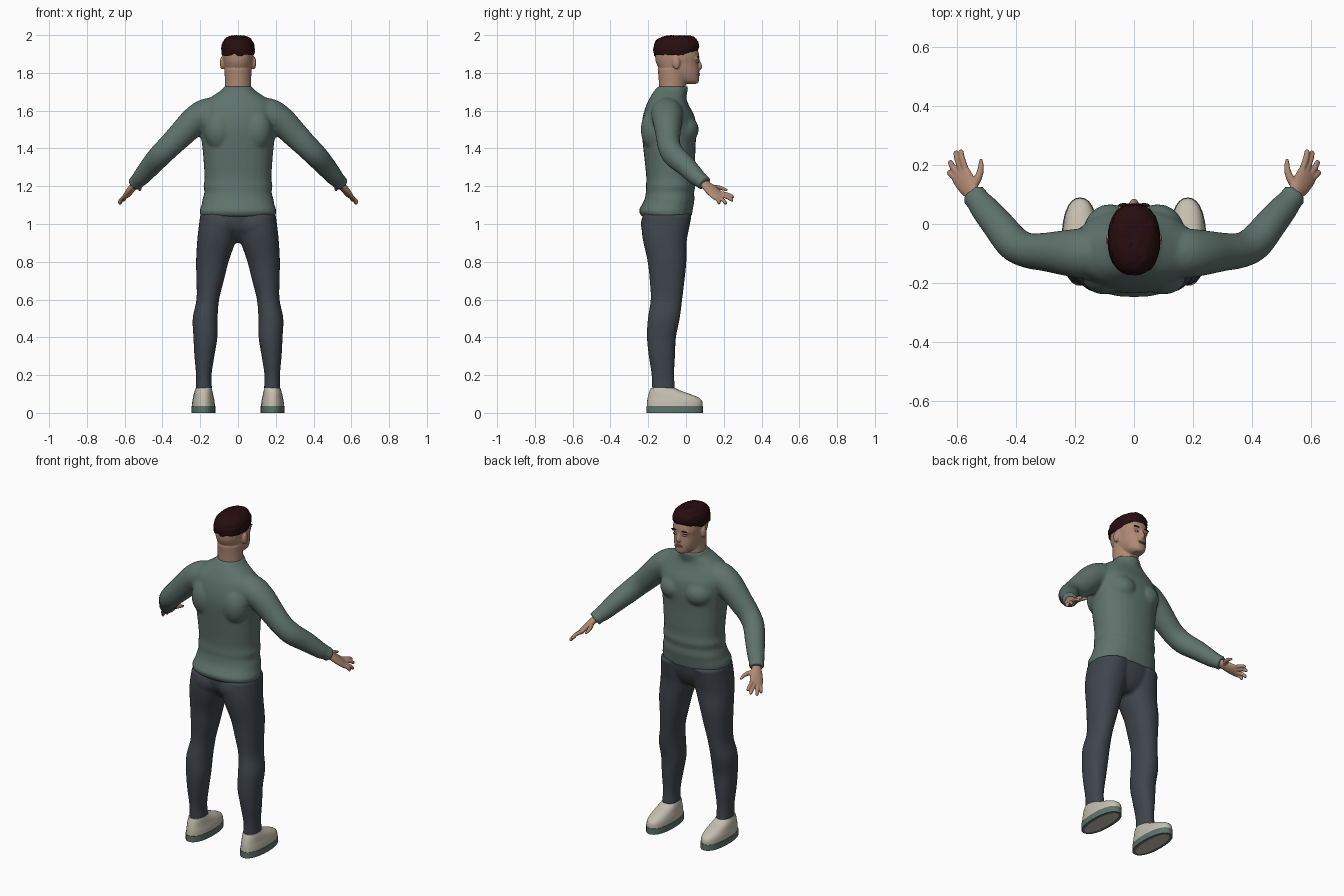
import bpy, bmesh, math, random
from mathutils import Vector, Matrix

random.seed(3)
if "Cube" in bpy.data.objects:
    bpy.data.objects.remove(bpy.data.objects["Cube"])
SIDES = (-1, 1)
X, Z = Vector((1, 0, 0)), Vector((0, 0, 1))


def material(name, *rgb):
    m = bpy.data.materials.new(name)
    m.use_nodes = True
    m.diffuse_color = (*rgb, 1)
    m.node_tree.nodes["Principled BSDF"].inputs["Base Color"].default_value = (*rgb, 1)
    return m


GREEN = material("sweater green", 0.115, 0.17, 0.15)
DARK = material("trouser slate", 0.05, 0.06, 0.073)
SKIN = material("skin", 0.43, 0.25, 0.175)
HAIR = material("hair maroon", 0.02, 0.004, 0.005)
CREAM = material("shoe cream", 0.56, 0.52, 0.44)
LIP = material("lip", 0.33, 0.15, 0.12)
WHITE = material("eye white", 0.55, 0.52, 0.48)


def spline(rows, k=4):
    """Catmull-Rom interpolation of rows of numbers."""
    out = []
    for i in range(len(rows) - 1):
        a, b, c, d = (rows[max(0, min(len(rows) - 1, j))] for j in range(i - 1, i + 3))
        for s in range(k):
            t = s / k
            out.append([q + 0.5 * t * (r - p + t * (2*p - 5*q + 4*r - e + t * (3*(q - r) + e - p)))
                        for p, q, r, e in zip(a, b, c, d)])
    return out + [list(rows[-1])]


def loft(bm, rings, power=2.0, n=28):
    """Skin rings of (centre, side axis, other axis) with superellipse outlines."""
    loops = []
    for c, u, v in rings:
        loop = []
        for i in range(n):
            a = 2 * math.pi * i / n
            ca, sa = math.cos(a), math.sin(a)
            f = (abs(ca) ** power + abs(sa) ** power) ** (-1 / power)
            loop.append(bm.verts.new(c + u * ca * f + v * sa * f))
        loops.append(loop)
    for p, q in zip(loops, loops[1:]):
        for i in range(n):
            j = (i + 1) % n
            bm.faces.new((p[i], p[j], q[j], q[i]))
    bm.faces.new(loops[0][::-1])
    bm.faces.new(loops[-1])


def stack(bm, rows, s=1, power=2.0, k=4):
    """Horizontal rings given as (z, x0, x1, y0, y1)."""
    loft(bm, [(Vector((s * (x0 + x1) / 2, (y0 + y1) / 2, z)), X * (x1 - x0) / 2,
               Vector((0, (y1 - y0) / 2, 0))) for z, x0, x1, y0, y1 in spline(rows, k)], power)


def column(bm, rows, power=2.0):
    """Centred horizontal rings given as (z, half width, y0, y1)."""
    stack(bm, [(z, -w, w, y0, y1) for z, w, y0, y1 in rows], 1, power)


def tube(bm, rows, s=1, side=None, n=16):
    """Limb along points (x, y, z, width radius, thickness radius)."""
    pts = spline(rows)
    pos = [Vector((s * p[0], p[1], p[2])) for p in pts]
    rings = []
    for i, p in enumerate(pts):
        t = (pos[min(i + 1, len(pos) - 1)] - pos[max(i - 1, 0)]).normalized()
        w = Vector((s * side[0], side[1], side[2])) if side else t.cross(Z)
        u = (w - t * w.dot(t)).normalized()
        rings.append((pos[i], u * p[3], t.cross(u) * p[4]))
    loft(bm, rings, 2.0, n)


def ball(bm, centre, size):
    bmesh.ops.create_uvsphere(bm, u_segments=20, v_segments=12, radius=1,
                              matrix=Matrix.Translation(centre) @ Matrix.Diagonal((*size, 1)))


def finish(name, bm, *mats, voxel=0, smooth=4, angle=50):
    bmesh.ops.recalc_face_normals(bm, faces=bm.faces)
    me = bpy.data.meshes.new(name)
    bm.to_mesh(me)
    bm.free()
    ob = bpy.data.objects.new(name, me)
    bpy.context.scene.collection.objects.link(ob)
    for m in mats:
        me.materials.append(m)
    bpy.ops.object.select_all(action='DESELECT')
    ob.select_set(True)
    bpy.context.view_layer.objects.active = ob
    bpy.ops.object.shade_smooth_by_angle(angle=math.radians(angle))
    if voxel:
        r = ob.modifiers.new("Blend", 'REMESH')
        r.mode, r.voxel_size, r.use_smooth_shade = 'VOXEL', voxel, True
        sm = ob.modifiers.new("Soften", 'SMOOTH')
        sm.factor, sm.iterations = 0.5, smooth
    return ob


# Sweater: torso, collar, chest, shoulder blades and sleeves blended together
bm = bmesh.new()
column(bm, [(1.04, .198, -.235, .03), (1.07, .203, -.25, .035), (1.1, .193, -.235, .04),
            (1.13, .188, -.22, .045), (1.17, .178, -.212, .043), (1.2, .183, -.212, .05),
            (1.24, .177, -.21, .046), (1.3, .18, -.215, .048), (1.4, .188, -.226, .05),
            (1.5, .2, -.235, .055), (1.57, .205, -.228, .045), (1.63, .19, -.21, .015),
            (1.67, .145, -.19, 0), (1.7, .1, -.172, 0), (1.715, .08, -.16, .002)], 2.3)
column(bm, [(1.66, .085, -.16, 0), (1.7, .083, -.158, .008), (1.728, .08, -.152, .012)])
for s in SIDES:
    ball(bm, (s * .08, -.02, 1.5), (.09, .088, .08))
    ball(bm, (s * .1, -.17, 1.5), (.08, .07, .11))
    tube(bm, [(.1, -.1, 1.6, .075, .075), (.17, -.1, 1.58, .085, .083),
              (.23, -.098, 1.545, .078, .077), (.3, -.095, 1.475, .066, .07),
              (.36, -.09, 1.415, .06, .064), (.41, -.065, 1.365, .06, .062),
              (.46, -.005, 1.31, .055, .056), (.51, .055, 1.25, .048, .046),
              (.53, .08, 1.23, .042, .04), (.545, .1, 1.213, .044, .04)], s, n=24)
finish("sweater", bm, GREEN, voxel=.009, smooth=5)

# Trousers: hips, seat and both legs
bm = bmesh.new()
column(bm, [(1.09, .18, -.22, .025), (1.04, .193, -.225, .028), (.98, .19, -.215, .015),
            (.93, .12, -.18, -.01), (.9, .06, -.15, -.04)])
for s in SIDES:
    ball(bm, (s * .09, -.15, 1.0), (.1, .09, .09))
    stack(bm, [(1.05, .005, .2, -.23, .03), (.97, .003, .21, -.235, .015),
               (.9, .016, .217, -.225, .003), (.8, .05, .222, -.203, .002),
               (.7, .075, .22, -.192, -.008), (.6, .1, .22, -.187, -.02),
               (.5, .108, .24, -.202, -.033), (.4, .109, .236, -.207, -.053),
               (.3, .125, .231, -.197, -.058), (.2, .14, .222, -.182, -.063),
               (.12, .137, .224, -.18, -.057)], s, 2.2)
finish("trousers", bm, DARK, voxel=.009, smooth=4)

# Shoes: sloping uppers
bm = bmesh.new()
for s in SIDES:
    stack(bm, [(.03, .122, .244, -.208, .088), (.06, .124, .242, -.206, .086),
               (.08, .128, .238, -.203, .068), (.1, .132, .234, -.198, .022),
               (.118, .136, .229, -.192, -.03), (.132, .14, .224, -.186, -.06)], s, 2.3)
finish("shoe_uppers", bm, CREAM)

# Soles: green rim with a pale inset underneath
bm = bmesh.new()
for s in SIDES:
    stack(bm, [(0, .12, .246, -.21, .09), (.036, .12, .246, -.21, .09)], s, 2.3, 1)
bm.normal_update()
under = [f for f in bm.faces if len(f.verts) > 4 and f.calc_center_median().z < .01]
bmesh.ops.inset_individual(bm, faces=under, thickness=.018, depth=0)
for f in under:
    f.material_index = 1
finish("shoe_soles", bm, GREEN, CREAM, angle=40)

# Hands: flattened palm, four fingers and a thumb
bm = bmesh.new()
across = (-.71, .5, .5)
fingers = [((.571, .183, 1.164), (.59, .253, 1.142)), ((.584, .175, 1.155), (.607, .249, 1.124)),
           ((.597, .166, 1.146), (.627, .215, 1.106)), ((.608, .157, 1.138), (.63, .178, 1.108))]
for s in SIDES:
    tube(bm, [(.528, .075, 1.23, .026, .021), (.547, .103, 1.208, .028, .02),
              (.567, .132, 1.182, .037, .018), (.588, .166, 1.152, .04, .014),
              (.593, .177, 1.145, .034, .01)], s, across)
    for base, tip in fingers:
        b, t = Vector(base), Vector(tip)
        m = b.lerp(t, .55) + Vector((.003, .002, .004))
        tube(bm, [(*b, .011, .011), (*m, .0105, .01), (*b.lerp(t, .9), .009, .009),
                  (*t, .005, .005)], s, n=12)
    tube(bm, [(.553, .122, 1.195, .016, .015), (.532, .153, 1.195, .014, .013),
              (.521, .185, 1.19, .011, .011), (.52, .22, 1.178, .006, .006)], s, n=12)
finish("hands", bm, SKIN, voxel=.004, smooth=3)

# Head: neck, skull, brow, nose, chin and ears
bm = bmesh.new()
column(bm, [(1.66, .072, -.14, -.01), (1.72, .07, -.143, -.002), (1.77, .07, -.145, 0),
            (1.82, .072, -.15, .01)])
column(bm, [(1.742, .026, -.03, .058), (1.755, .045, -.06, .068), (1.78, .06, -.1, .07),
            (1.81, .07, -.135, .07), (1.85, .076, -.157, .066), (1.88, .08, -.163, .07),
            (1.91, .08, -.162, .066), (1.95, .074, -.15, .052), (1.985, .05, -.11, .015)], 2.3)
tube(bm, [(0, .058, 1.882, .01, .008), (0, .068, 1.855, .01, .01),
          (0, .072, 1.832, .015, .014), (0, .062, 1.82, .012, .01)], 1, (1, 0, 0))
for s in SIDES:
    ball(bm, (s * .032, .058, 1.877), (.024, .011, .008))
    ball(bm, (s * .085, -.052, 1.853), (.011, .021, .034))
finish("head", bm, SKIN, voxel=.005, smooth=3)

# Facial features
bm = bmesh.new()
for s in SIDES:
    ball(bm, (s * .032, .06, 1.858), (.013, .007, .006))
finish("eyes", bm, WHITE)
bm = bmesh.new()
for s in SIDES:
    ball(bm, (s * .032, .0645, 1.858), (.0045, .004, .0045))
    ball(bm, (s * .034, .064, 1.884), (.02, .007, .004))
finish("brows_and_pupils", bm, HAIR)
bm = bmesh.new()
for z in (1.789, 1.797):
    ball(bm, (0, .067, z), (.022, .008, .005))
finish("lips", bm, LIP)

# Hair: cropped cap with a slightly rough surface
bm = bmesh.new()
column(bm, [(1.895, .085, -.168, .035), (1.915, .088, -.173, .06), (1.94, .087, -.172, .069),
            (1.965, .079, -.163, .064), (1.985, .062, -.14, .05), (1.995, .04, -.11, .028),
            (1.998, .012, -.07, -.01)], 2.3)
for v in bm.verts:
    v.co += Vector([random.uniform(-.0022, .0022) for _ in range(3)])
    if v.co.z < 1.9:
        v.co.z += random.uniform(-.008, .006)
finish("hair", bm, HAIR, angle=60)
